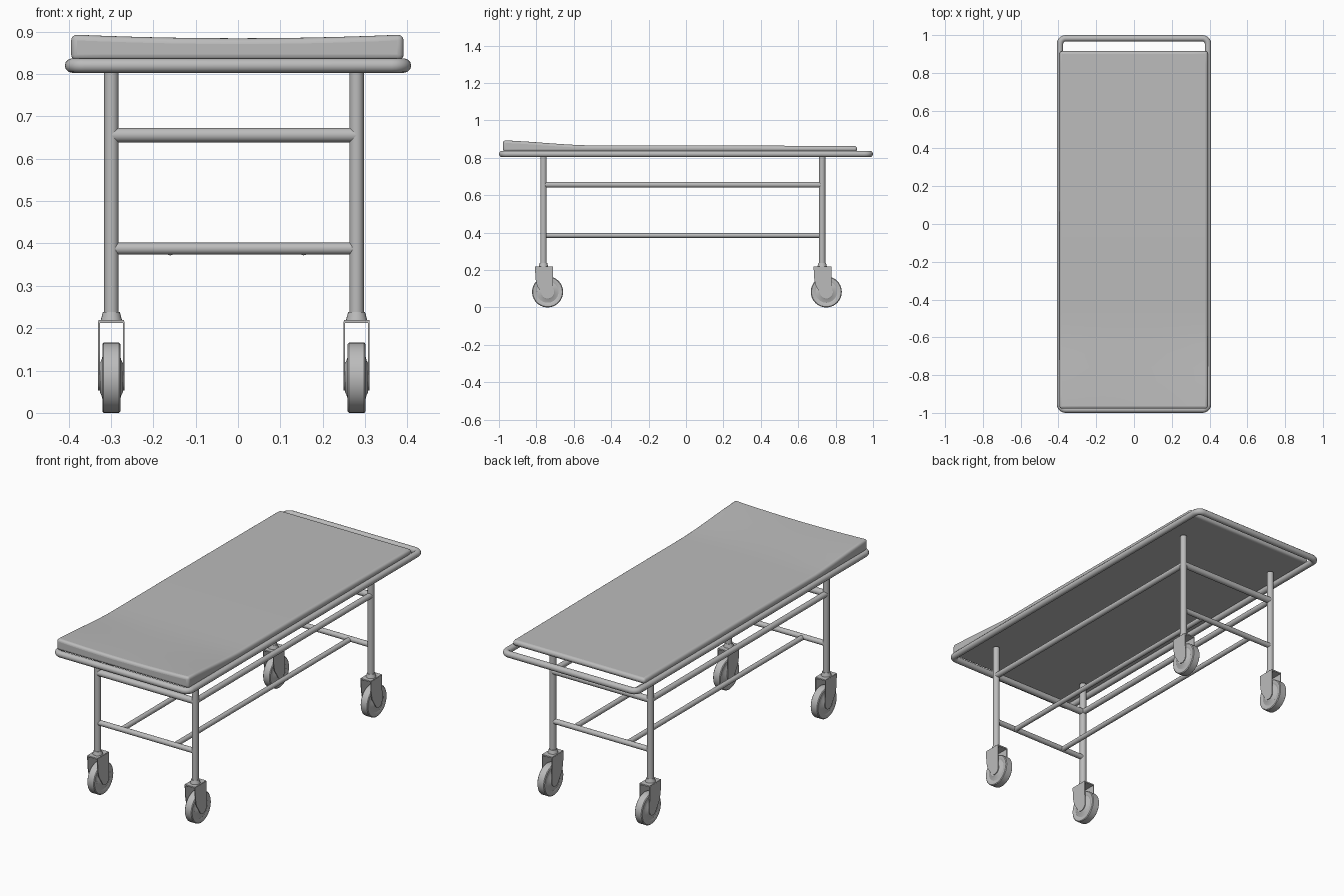
import bpy, bmesh, math
from mathutils import Vector

cube = bpy.data.objects.get("Cube")
if cube:
    bpy.data.objects.remove(cube, do_unlink=True)

grey = bpy.data.materials.new("plain grey")
grey.use_nodes = True
COLOUR = (0.5, 0.5, 0.5, 1)
grey.diffuse_color = COLOUR
grey.node_tree.nodes["Principled BSDF"].inputs["Base Color"].default_value = COLOUR

LEG_X = {"right": -0.299, "left": 0.28}
LEG_Y = {"front": -0.762, "back": 0.728}


def finish(ob, name, angle=40):
    ob.name = name
    ob.data.materials.clear()
    ob.data.materials.append(grey)
    bpy.ops.object.select_all(action="DESELECT")
    ob.select_set(True)
    bpy.context.view_layer.objects.active = ob
    bpy.ops.object.shade_smooth_by_angle(angle=math.radians(angle))
    return ob


def from_bmesh(bm, name):
    bmesh.ops.recalc_face_normals(bm, faces=bm.faces)
    mesh = bpy.data.meshes.new(name)
    bm.to_mesh(mesh)
    bm.free()
    ob = bpy.data.objects.new(name, mesh)
    bpy.context.collection.objects.link(ob)
    return ob


def bevel(ob, width, segments):
    mod = ob.modifiers.new("rounded edges", "BEVEL")
    mod.width, mod.segments = width, segments
    mod.limit_method, mod.angle_limit = "ANGLE", math.radians(50)


def rod(name, a, b, r, r2=None, sides=20):
    a, b = Vector(a), Vector(b)
    d = b - a
    bpy.ops.mesh.primitive_cone_add(vertices=sides, radius1=r, radius2=r if r2 is None else r2,
                                    depth=d.length, location=(a + b) / 2,
                                    rotation=d.to_track_quat("Z", "Y").to_euler())
    return finish(bpy.context.object, name)


def lathe_x(name, profile, centre, sides=40):
    """Spin (x offset, radius) pairs around an axle along x."""
    bm = bmesh.new()
    verts = [bm.verts.new((x, r, 0)) for x, r in profile]
    edges = [bm.edges.new(p) for p in zip(verts, verts[1:])]
    bmesh.ops.spin(bm, geom=verts + edges, cent=(0, 0, 0), axis=(1, 0, 0),
                   angle=math.tau, steps=sides)
    bmesh.ops.remove_doubles(bm, verts=bm.verts, dist=1e-5)
    ob = from_bmesh(bm, name)
    ob.location = centre
    return finish(ob, name, 30)


def plate(name, outline, x0, x1):
    """Extrude a (y, z) outline from x0 to x1."""
    bm = bmesh.new()
    ends = [[bm.verts.new((x, y, z)) for y, z in outline] for x in (x0, x1)]
    for ring in ends:
        bm.faces.new(ring)
    n = len(outline)
    for i in range(n):
        j = (i + 1) % n
        bm.faces.new((ends[0][i], ends[0][j], ends[1][j], ends[1][i]))
    return finish(from_bmesh(bm, name), name, 30)


# Bed frame: closed tube loop with rounded corners
HX, HY, R = 0.392, 0.983, 0.03
path = []
for k, (sx, sy) in enumerate([(1, 1), (-1, 1), (-1, -1), (1, -1)]):
    for s in range(7):
        t = math.pi / 2 * (k + s / 6)
        path.append((sx * (HX - R) + R * math.cos(t), sy * (HY - R) + R * math.sin(t), 0.82, 1))
curve = bpy.data.curves.new("bed_frame", "CURVE")
curve.dimensions = "3D"
curve.bevel_depth, curve.bevel_resolution = 0.017, 4
spline = curve.splines.new("POLY")
spline.points.add(len(path) - 1)
for p, co in zip(spline.points, path):
    p.co = co
spline.use_cyclic_u = True
frame = bpy.data.objects.new("bed_frame", curve)
bpy.context.collection.objects.link(frame)
bpy.ops.object.select_all(action="DESELECT")
frame.select_set(True)
bpy.context.view_layer.objects.active = frame
bpy.ops.object.convert(target="MESH")
finish(bpy.context.object, "bed_frame")

# Mattress: slab with a raised, gently dished head end
X0, X1, Y0, Y1, BOTTOM = -0.394, 0.391, -0.978, 0.915, 0.832


def mattress_top(x, y):
    rise = max(0.0, (-0.55 - y) / 0.43)
    rise = rise * rise * (3 - 2 * rise) * 0.4 + rise * 0.6
    slope = 0.867 - 0.005 * max(0.0, y)
    return slope + rise * (0.018 + 0.009 * (x / 0.39) ** 2)


bm = bmesh.new()
bmesh.ops.create_cube(bm, size=1)
for v in bm.verts:
    v.co = (X1 if v.co.x > 0 else X0, Y1 if v.co.y > 0 else Y0, v.co.z)
for axis, lo, hi, cuts in ((0, X0, X1, 10), (1, Y0, Y1, 26)):
    no = Vector((axis == 0, axis == 1, 0))
    for i in range(1, cuts):
        bmesh.ops.bisect_plane(bm, geom=bm.verts[:] + bm.edges[:] + bm.faces[:],
                               plane_co=no * (lo + (hi - lo) * i / cuts), plane_no=no)
for v in bm.verts:
    v.co.z = mattress_top(v.co.x, v.co.y) if v.co.z > 0 else BOTTOM
mattress = finish(from_bmesh(bm, "mattress"), "mattress")
bevel(mattress, 0.014, 4)

# Caster fork side outline, relative to the leg axis, with a round axle end
AXLE = (0.022, 0.083)
fork_outline = [(-0.046, 0.216), (-0.042, 0.15), (-0.034, 0.115)]
for s in range(9):
    t = math.radians(200 + 170 * s / 8)
    fork_outline.append((AXLE[0] + 0.03 * math.cos(t), AXLE[1] + 0.03 * math.sin(t)))
fork_outline += [(0.05, 0.165), (0.05, 0.216)]

# Tyre with stepped hub faces, as (x offset, radius)
half = [(0.027, 0), (0.027, 0.035), (0.024, 0.04), (0.019, 0.058),
        (0.021, 0.064), (0.0215, 0.079), (0.018, 0.083)]
wheel_profile = half + [(-x, r) for x, r in reversed(half)]

# Legs and casters
for side, x in LEG_X.items():
    for end, y in LEG_Y.items():
        tag = f"{end}_{side}"
        rod(f"{tag}_leg", (x, y, 0.22), (x, y, 0.82), 0.017)
        rod(f"{tag}_caster_collar", (x, y, 0.216), (x, y, 0.238), 0.026, 0.02)
        top = [(y - 0.046, 0.212), (y + 0.05, 0.212), (y + 0.05, 0.219), (y - 0.046, 0.219)]
        plate(f"{tag}_fork_crown", top, x - 0.03, x + 0.03)
        outline = [(y + a, z) for a, z in fork_outline]
        for label, s in (("inner", 1), ("outer", -1)):
            plate(f"{tag}_fork_{label}_cheek", outline, x + s * 0.027, x + s * 0.031)
        lathe_x(f"{tag}_wheel", wheel_profile, (x, y + AXLE[0], AXLE[1]))

# Upper rails linking the legs lengthwise
for side, x in LEG_X.items():
    rod(f"{side}_upper_rail", (x, LEG_Y["front"], 0.656), (x, LEG_Y["back"], 0.656), 0.015)

# Cross bars at both ends
for end, y in LEG_Y.items():
    for level, z, r in (("upper", 0.656, 0.017), ("lower", 0.388, 0.014)):
        rod(f"{end}_{level}_cross_bar", (LEG_X["right"], y, z), (LEG_X["left"], y, z), r)

# Lower lengthwise bars resting between the lower cross bars
for side, x in (("right", -0.16), ("left", 0.155)):
    rod(f"{side}_lower_bar", (x, LEG_Y["front"], 0.385), (x, LEG_Y["back"], 0.385), 0.013)
